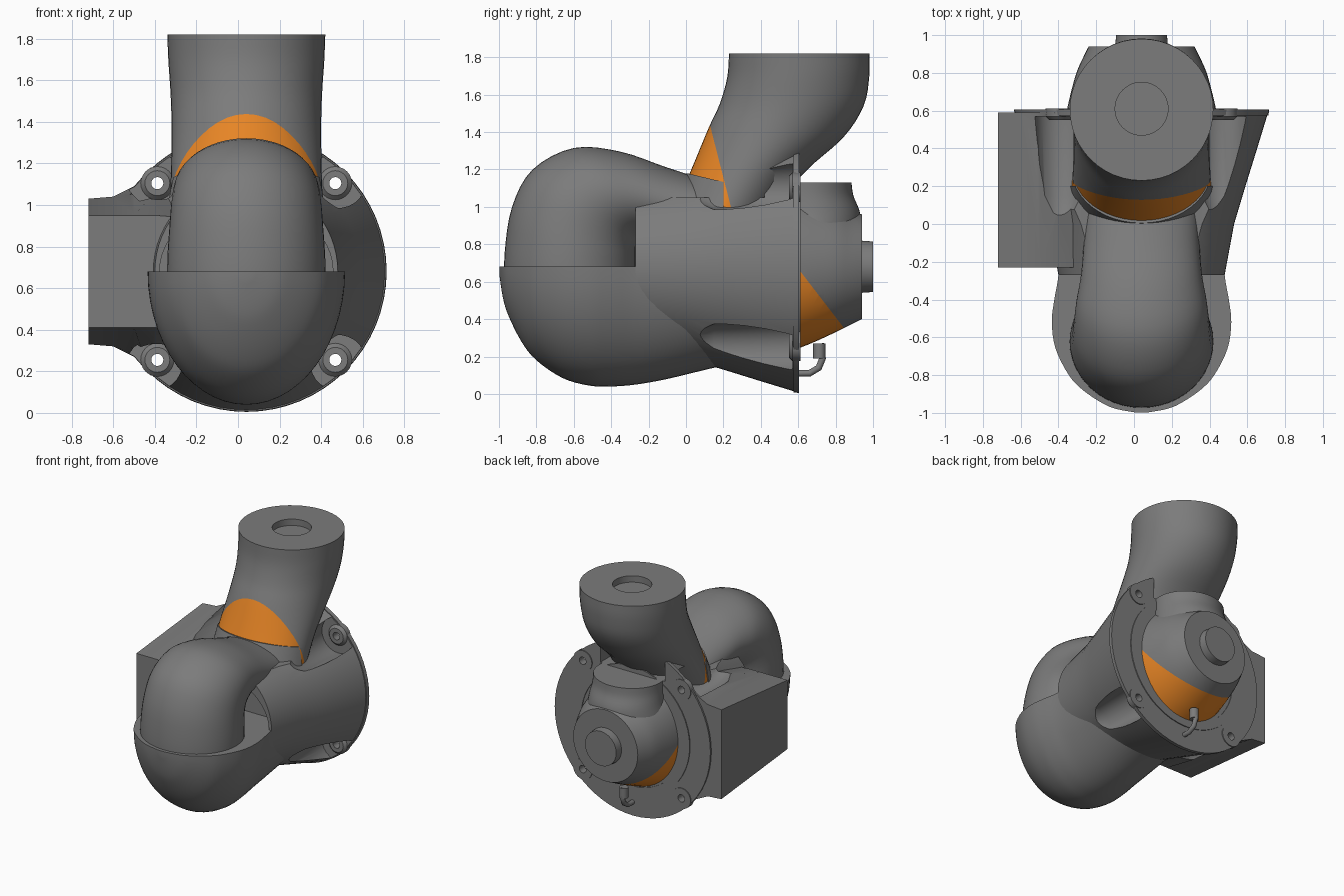
import bpy, bmesh, math
from mathutils import Vector

cube = bpy.data.objects.get("Cube")
if cube:
    bpy.data.objects.remove(cube)

CX, CZ = 0.04, 0.68          # main axis, running along y


def material(name, color):
    m = bpy.data.materials.new(name)
    m.use_nodes = True
    m.diffuse_color = color
    m.node_tree.nodes["Principled BSDF"].inputs["Base Color"].default_value = color
    return m


GREY = material("cast grey", (0.2, 0.2, 0.2, 1))
ORANGE = material("signal orange", (0.85, 0.25, 0.02, 1))


def loft(name, rings, wrap=False):
    """Skin a list of point rings, capping the ends unless it wraps round."""
    bm = bmesh.new()
    vs = [[bm.verts.new(p) for p in ring] for ring in rings]
    n = len(rings[0])
    pairs = list(zip(vs, vs[1:])) + ([(vs[-1], vs[0])] if wrap else [])
    for a, b in pairs:
        for i in range(n):
            j = (i + 1) % n
            bm.faces.new((a[i], a[j], b[j], b[i]))
    if not wrap:
        bm.faces.new(vs[0])
        bm.faces.new(vs[-1])
    bmesh.ops.recalc_face_normals(bm, faces=bm.faces)
    mesh = bpy.data.meshes.new(name)
    bm.to_mesh(mesh)
    bm.free()
    ob = bpy.data.objects.new(name, mesh)
    bpy.context.collection.objects.link(ob)
    mesh.materials.append(GREY)
    mesh.materials.append(ORANGE)
    return ob


def smooth_rows(rows, steps=4):
    """Catmull-Rom interpolation of section rows."""
    out = []
    for k in range(len(rows) - 1):
        p = [rows[max(0, min(len(rows) - 1, k + d))] for d in (-1, 0, 1, 2)]
        for s in range(steps):
            t = s / steps
            out.append([b + 0.5 * t * (c - a + t * (2*a - 5*b + 4*c - d + t * (3*(b - c) + d - a)))
                        for a, b, c, d in zip(*p)])
    return out + [rows[-1]]


def ellipses(rows, cx=CX, n=48):
    """Each row: y, z of one edge, y, z of the opposite edge, half width in x."""
    rings = []
    for y1, z1, y2, z2, w in rows:
        ring = []
        for i in range(n):
            a = 2 * math.pi * i / n
            c = math.cos(a) / 2
            ring.append((cx + w * math.sin(a), (y1 + y2) / 2 + c * (y1 - y2),
                         (z1 + z2) / 2 + c * (z1 - z2)))
        rings.append(ring)
    return rings


def turned(name, profile, cx=CX, cz=CZ, n=48, wrap=False, squash=1):
    """Revolve (y, radius) pairs about an axis along y."""
    rows = [(y, cz + r * squash, y, cz - r * squash, r) for y, r in profile]
    return loft(name, ellipses(rows, cx, n), wrap)


def box(name, lo, hi):
    (x0, y0, z0), (x1, y1, z1) = lo, hi
    return loft(name, [[(x0, y, z0), (x1, y, z0), (x1, y, z1), (x0, y, z1)] for y in (y0, y1)])


def combine(ob, other, operation="DIFFERENCE"):
    other.hide_render = True
    mod = ob.modifiers.new("combine", "BOOLEAN")
    mod.object, mod.operation, mod.solver = other, operation, "EXACT"
    bpy.context.view_layer.objects.active = ob
    bpy.ops.object.modifier_apply(modifier=mod.name)
    bpy.data.objects.remove(other)


def paint_below(ob, point, normal):
    """Split the skin on a plane and colour the side behind it orange."""
    point, normal = Vector(point), Vector(normal)
    bm = bmesh.new()
    bm.from_mesh(ob.data)
    bmesh.ops.bisect_plane(bm, geom=bm.verts[:] + bm.edges[:] + bm.faces[:],
                           plane_co=point, plane_no=normal)
    for f in bm.faces:
        if (f.calc_center_median() - point).dot(normal) < 0:
            f.material_index = 1
    bm.to_mesh(ob.data)
    bm.free()


BOLTS = [(CX + sx * 0.428, CZ + sz * 0.425) for sx in (-1, 1) for sz in (-1, 1)]

# Flared housing with the square side port
housing = turned("housing", [(-0.27, 0.44), (0, 0.49), (0.2, 0.55), (0.4, 0.612), (0.59, 0.67)], n=64)
front = [(-0.72, 0.27), (-0.6, 0.27), (-0.5, 0.27), (-0.4, 0.27), (0, 0.24)]
back = [(-0.72, 0.35), (-0.6, 0.36), (-0.5, 0.41), (-0.42, 0.50), (0, 0.52)]
port = loft("side_port", [[(x, y, CZ - h) for x, h in prof] + [(x, y, CZ + h) for x, h in prof[::-1]]
                          for y, prof in ((-0.23, front), (0.59, back))])
combine(housing, port, "UNION")
combine(housing, box("top_cut", (-0.9, -0.5, 1.05), (0.9, 0.42, 1.6)))
combine(housing, turned("mouth_cut", [(-0.4, 0.415), (-0.1, 0.42)], squash=0.8))
for x, z in BOLTS:
    combine(housing, turned("bolt_scoop", [(0.0, 0.06), (0.15, 0.12), (0.57, 0.14)], x, z, 24))

# Round flange, open at the top for the outlet
flange = turned("flange", [(0.575, 0.672), (0.605, 0.675)], n=64)
for part in (housing, flange):
    combine(part, box("flange_notch", (CX - 0.28, 0.4, 1.13), (CX + 0.28, 0.8, 1.6)))
    for x, z in BOLTS:
        combine(part, turned("bolt_hole", [(0.4, 0.04), (0.8, 0.04)], x, z, 20))
turned("flange_ring", [(0.6, 0.44), (0.6, 0.5), (0.612, 0.5), (0.612, 0.44)], wrap=True)
for x, z in BOLTS:
    turned("bolt_boss", [(0.55, 0.029), (0.55, 0.06), (0.57, 0.08), (0.612, 0.08), (0.612, 0.029)],
           x, z, 24, True)

# Lower cup: half ellipses hanging from a flat rim
cup_rows = smooth_rows([(-0.998, 0.04, 0.03), (-0.98, 0.16, 0.13), (-0.95, 0.26, 0.205),
                        (-0.88, 0.4, 0.31), (-0.8, 0.5, 0.385), (-0.66, 0.595, 0.455),
                        (-0.52, 0.635, 0.475), (-0.4, 0.64, 0.462), (-0.27, 0.63, 0.44),
                        (-0.1, 0.6, 0.435), (0.15, 0.54, 0.44), (0.35, 0.5, 0.4)])
angles = [math.pi * i / 28 for i in range(29)]
loft("lower_cup", [[(CX + w * math.cos(a), y, CZ - d * math.sin(a)) for a in angles]
                   for y, d, w in cup_rows])

# Inlet elbow rising from the cup and bending back into the housing
loft("inlet_elbow", ellipses(smooth_rows([
    (-0.97, 0.55, -0.27, 0.55, 0.38), (-0.97, 0.75, -0.27, 0.72, 0.38),
    (-0.93, 1.0, -0.27, 0.78, 0.37), (-0.82, 1.2, -0.26, 0.82, 0.36),
    (-0.6, 1.315, -0.23, 0.84, 0.345), (-0.35, 1.295, -0.18, 0.84, 0.32),
    (-0.1, 1.21, -0.05, 0.82, 0.305), (0.15, 1.13, 0.15, 0.8, 0.3)])))

# Outlet pipe with an orange saddle and a blind hole in its end
outlet = loft("outlet_pipe", ellipses(smooth_rows([
    (-0.06, 1.0, 0.45, 0.92, 0.37), (0.02, 1.18, 0.62, 1.17, 0.362),
    (0.12, 1.42, 0.84, 1.37, 0.36), (0.18, 1.55, 0.95, 1.54, 0.365),
    (0.22, 1.69, 0.98, 1.7, 0.375), (0.23, 1.82, 0.98, 1.82, 0.38)])))
combine(outlet, loft("end_hole", ellipses([(0.47, z, 0.75, z, 0.14) for z in (1.77, 1.9)])))
paint_below(outlet, (CX, 0.13, 1.43), (0, 1, 0.256))

# Sloping collar where the pipe leaves the housing
collar = loft("pipe_collar", ellipses([(-0.09, 0.95, 0.5, 0.8, 0.39), (0.005, 1.18, 0.59, 1.04, 0.373)]))
combine(collar, box("collar_cut", (-0.6, 0.2, 0.6), (0.6, 0.8, 1.4)))

# Rear cover with its upright neck, end disc and knob
cover = loft("rear_cover", ellipses(smooth_rows([
    (0.58, 1.12, 0.58, 0.235, 0.4), (0.68, 1.08, 0.68, 0.275, 0.378),
    (0.8, 1.03, 0.8, 0.33, 0.345), (0.88, 0.985, 0.88, 0.37, 0.31),
    (0.94, 0.96, 0.94, 0.4, 0.28)])))
paint_below(cover, (CX, 0.6, 0.67), (0, 1.3, 1))
loft("cover_neck", ellipses(smooth_rows([
    (0.4, 0.72, 0.92, 0.72, 0.31), (0.4, 0.87, 0.935, 0.87, 0.3),
    (0.4, 0.97, 0.93, 0.97, 0.28), (0.4, 1.06, 0.895, 1.06, 0.268),
    (0.4, 1.13, 0.885, 1.13, 0.265)])))
turned("rear_knob", [(0.93, 0.14), (1.0, 0.135)])

# Small drain hook and side pin
curve = bpy.data.curves.new("drain_hook", "CURVE")
curve.dimensions = "3D"
curve.bevel_depth = 0.018
curve.use_fill_caps = True
spline = curve.splines.new("POLY")
path = [(0.59, 0.11), (0.66, 0.11), (0.71, 0.14), (0.73, 0.19), (0.72, 0.27)]
spline.points.add(len(path) - 1)
for pt, (y, z) in zip(spline.points, path):
    pt.co = (CX, y, z, 1)
curve.materials.append(GREY)
bpy.context.collection.objects.link(bpy.data.objects.new("drain_hook", curve))
loft("hook_fitting", ellipses([(0.68, z, 0.745, z, 0.033) for z in (0.19, 0.27)], n=16))
turned("side_pin", [(0.6, 0.014), (0.69, 0.014)], 0.4, 0.68, 12)

# Smooth shading with crisp edges
bpy.ops.object.select_all(action="DESELECT")
for ob in bpy.context.scene.objects:
    if ob.type == "MESH":
        ob.select_set(True)
        bpy.context.view_layer.objects.active = ob
bpy.ops.object.shade_smooth_by_angle(angle=math.radians(35))
